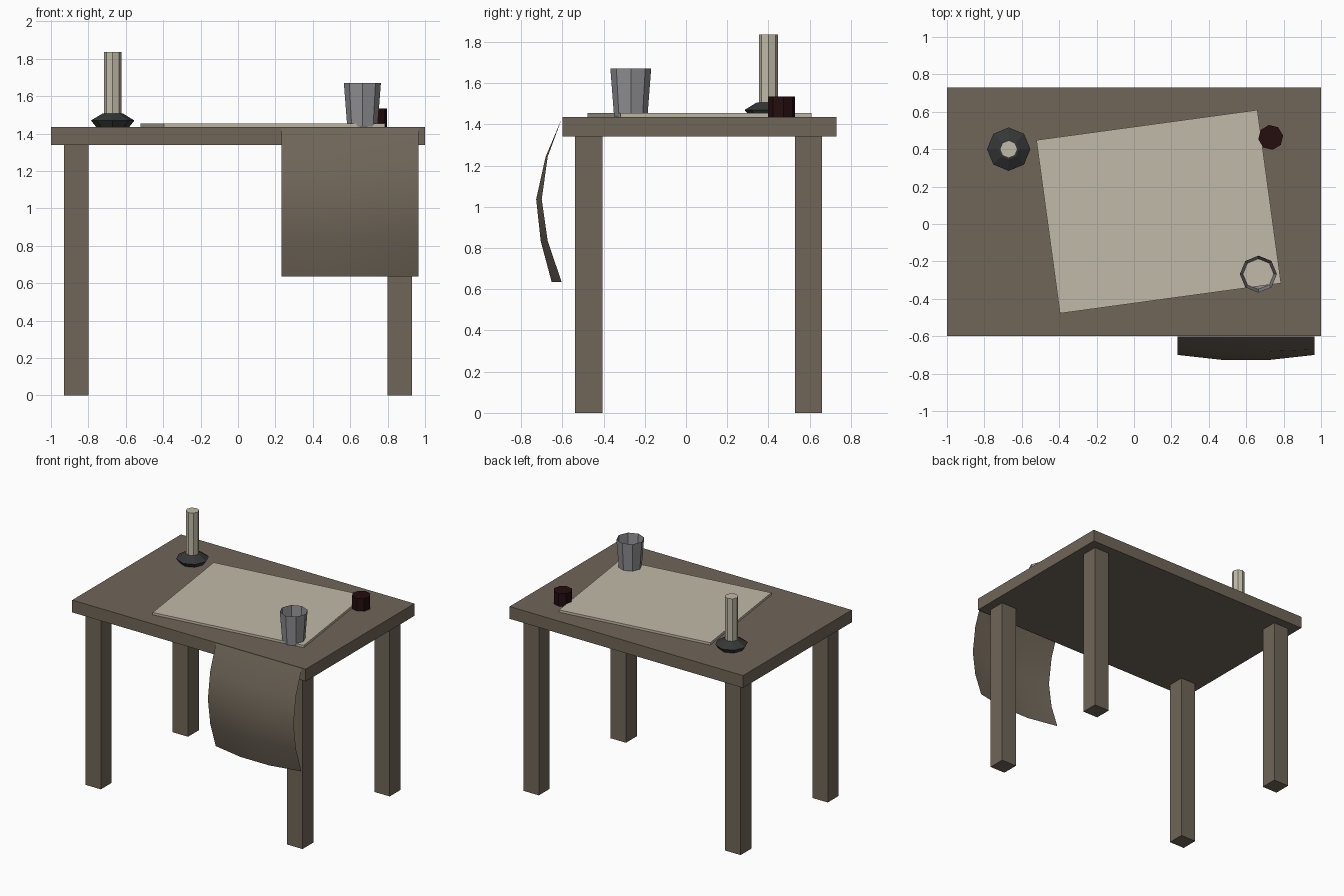
import bpy, bmesh, math
from mathutils import Matrix

if "Cube" in bpy.data.objects:
    bpy.data.objects.remove(bpy.data.objects["Cube"])


def material(name, rgb):
    m = bpy.data.materials.new(name)
    m.diffuse_color = (*rgb, 1)
    m.use_nodes = True
    m.node_tree.nodes["Principled BSDF"].inputs["Base Color"].default_value = m.diffuse_color
    return m


WOOD = material("brown wood", (0.160, 0.132, 0.098))
CREAM = material("cream", (0.53, 0.49, 0.385))
IRON = material("dark iron", (0.036, 0.039, 0.039))
PEWTER = material("grey pewter", (0.28, 0.28, 0.295))
INK = material("dark red", (0.018, 0.004, 0.0045))


def finish(name, bm, mat, smooth=False, fix=True):
    if fix:
        bmesh.ops.recalc_face_normals(bm, faces=bm.faces[:])
    for f in bm.faces:
        f.smooth = smooth
    me = bpy.data.meshes.new(name)
    bm.to_mesh(me)
    bm.free()
    me.materials.append(mat)
    ob = bpy.data.objects.new(name, me)
    bpy.context.collection.objects.link(ob)
    return ob


def box(name, lo, hi, mat, angle=0):
    bm = bmesh.new()
    c = [(a + b) / 2 for a, b in zip(lo, hi)]
    s = [b - a for a, b in zip(lo, hi)]
    mx = Matrix.Translation(c) @ Matrix.Rotation(angle, 4, 'Z') @ Matrix.Diagonal((*s, 1))
    bmesh.ops.create_cube(bm, size=1, matrix=mx)
    return finish(name, bm, mat)


def lathe(name, x, y, profile, mat, top=True, turn=0.0, n=8):
    """Octagonal turned part from (radius, height) pairs, bottom to top."""
    bm = bmesh.new()
    rings = [[bm.verts.new((x + r * math.cos(turn + math.tau * i / n),
                            y + r * math.sin(turn + math.tau * i / n), z))
              for i in range(n)] for r, z in profile]
    for a, b in zip(rings, rings[1:]):
        for i in range(n):
            j = (i + 1) % n
            bm.faces.new((a[i], a[j], b[j], b[i]))
    bm.faces.new(rings[0][::-1])
    if top:
        bm.faces.new(rings[-1])
    return finish(name, bm, mat, fix=False)


# Table top and four legs
TOP = 1.435
box("table_top", (-1, -0.6, 1.34), (1, 0.73, TOP), WOOD)
for side, x in (("left", -0.93), ("right", 0.798)):
    for end, y in (("front", -0.538), ("back", 0.528)):
        box(f"{end}_{side}_leg", (x, y, 0), (x + 0.132, y + 0.132, 1.34), WOOD)

# Sheet of paper lying turned on the table
box("paper_sheet", (0.132 - 0.5965, 0.066 - 0.4675, 1.436),
    (0.132 + 0.5965, 0.066 + 0.4675, 1.454), CREAM, math.radians(7.76))

# Bowed sheet hanging off the front edge: (height, middle y, side y)
rows = [(1.43, -0.602, -0.602), (1.243, -0.681, -0.671), (1.037, -0.727, -0.70),
        (0.834, -0.705, -0.671), (0.636, -0.652, -0.604)]
bm = bmesh.new()
x0, x1 = 0.232, 0.966
grid = []
for z, mid, edge in rows:
    grid.append([bm.verts.new((x0 + (x1 - x0) * i / 3, mid if i in (1, 2) else edge, z))
                 for i in range(4)])
for a, b in zip(grid, grid[1:]):
    for i in range(3):
        bm.faces.new((a[i], b[i], b[i + 1], a[i + 1]))
finish("hanging_sheet", bm, WOOD, smooth=True, fix=False)

# Candle in its holder
lathe("candle_holder", -0.67, 0.40, [(0.088, TOP), (0.116, 1.47), (0.055, 1.507)], IRON)
lathe("candle", -0.67, 0.40, [(0.047, 1.48), (0.047, 1.836)], CREAM)

# Open cup with thin walls
lathe("cup", 0.665, -0.268, [(0.081, TOP + 0.002), (0.099, 1.67)], PEWTER, top=False)

# Ink pot
lathe("ink_pot", 0.731, 0.463, [(0.067, TOP), (0.067, 1.534)], INK, turn=0.15)
